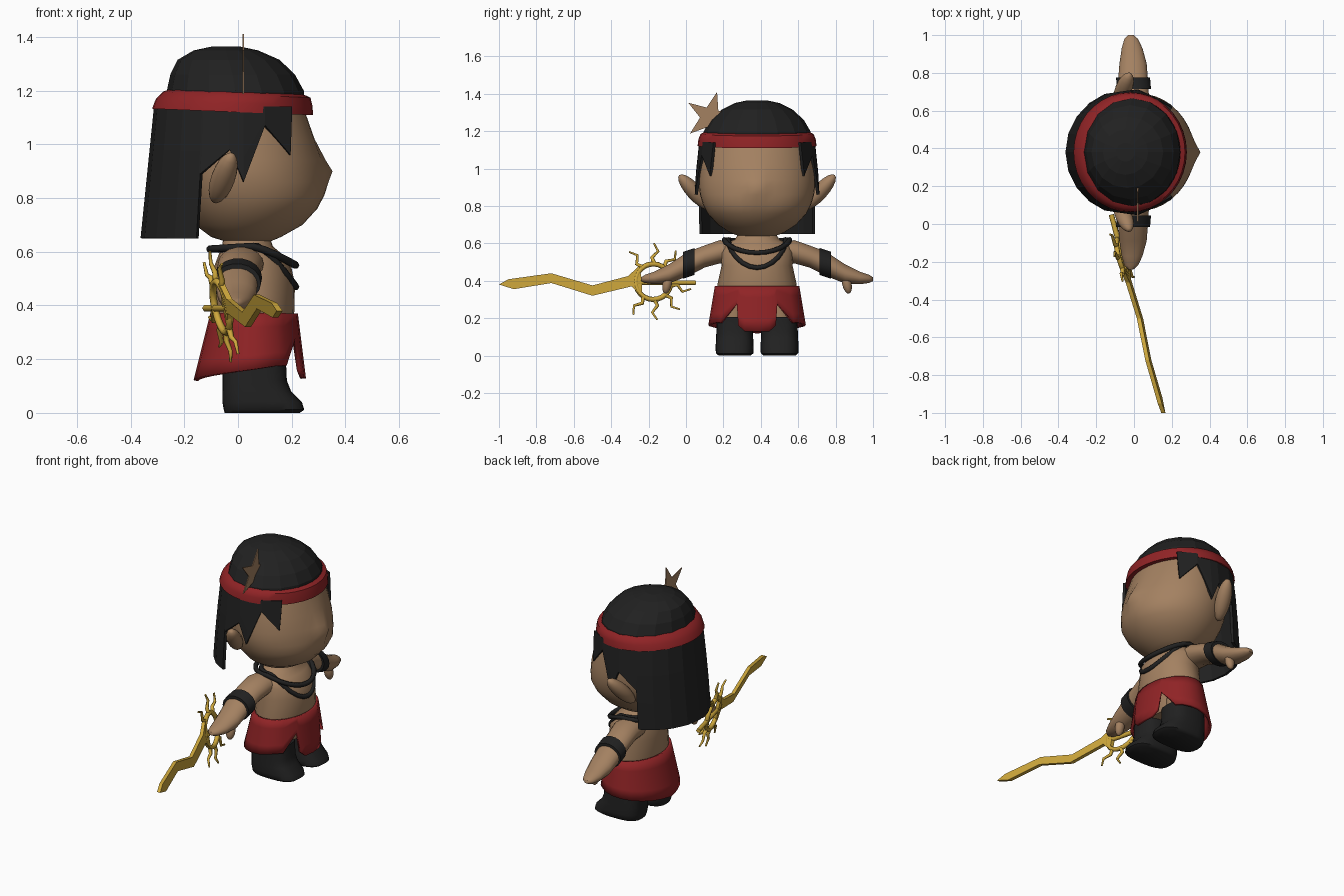
import bpy, bmesh
from math import sin, cos, radians, pi, exp
from mathutils import Vector, Matrix

if "Cube" in bpy.data.objects:
    bpy.data.objects.remove(bpy.data.objects["Cube"])

MID = 0.38  # body centre line in y; the figure looks along +x


def material(name, rgb):
    m = bpy.data.materials.new(name)
    m.use_nodes = True
    m.diffuse_color = (*rgb, 1)
    bsdf = m.node_tree.nodes["Principled BSDF"]
    bsdf.inputs["Base Color"].default_value = (*rgb, 1)
    bsdf.inputs["Roughness"].default_value = 0.8
    return m


SKIN = material("skin", (0.37, 0.22, 0.12))
BLACK = material("black", (0.015, 0.015, 0.015))
RED = material("red", (0.28, 0.017, 0.019))
GOLD = material("gold", (0.62, 0.39, 0.045))


def finish(name, bm, mat, smooth=True):
    bmesh.ops.recalc_face_normals(bm, faces=bm.faces[:])
    me = bpy.data.meshes.new(name)
    bm.to_mesh(me)
    bm.free()
    me.materials.append(mat)
    ob = bpy.data.objects.new(name, me)
    bpy.context.collection.objects.link(ob)
    if smooth:
        bpy.ops.object.select_all(action="DESELECT")
        ob.select_set(True)
        bpy.context.view_layer.objects.active = ob
        bpy.ops.object.shade_smooth_by_angle(angle=radians(50))
    return ob


def loft(name, rings, mat, place, seg=24, closed=False, power=1.0, smooth=True):
    """Skin elliptical rings; place(ring, u, v) gives the point in space."""
    bm = bmesh.new()
    loops = []
    for ring in rings:
        loop = []
        for i in range(seg):
            a = 2 * pi * i / seg
            u, v = (abs(f) ** power * (1 if f > 0 else -1) for f in (cos(a), sin(a)))
            loop.append(bm.verts.new(place(ring, u, v)))
        loops.append(loop)
    pairs = list(zip(loops, loops[1:]))
    if closed:
        pairs.append((loops[-1], loops[0]))
    else:
        bm.faces.new(loops[0])
        bm.faces.new(loops[-1])
    for p, q in pairs:
        for i in range(seg):
            j = (i + 1) % seg
            bm.faces.new((p[i], p[j], q[j], q[i]))
    return finish(name, bm, mat, smooth)


def upright(r, u, v):  # ring = z, centre x, radius x, radius y
    return (r[1] + r[2] * u, MID + r[3] * v, r[0])


def shell(name, half, top, rows, mat, point, full, smooth):
    """Hanging sheet around the body: half = (angle from the back, hem height)."""
    cols = [(-a, z) for a, z in reversed(half)] + half[1:]
    if full:
        cols = cols[1:]
    bm = bmesh.new()
    grid = [[bm.verts.new(point(radians(a), top + (z - top) * k / rows))
             for k in range(rows + 1)] for a, z in cols]
    for i in range(len(cols) if full else len(cols) - 1):
        p, q = grid[i], grid[(i + 1) % len(cols)]
        for k in range(rows):
            bm.faces.new((p[k], q[k], q[k + 1], p[k + 1]))
    ob = finish(name, bm, mat, smooth)
    mod = ob.modifiers.new("thickness", "SOLIDIFY")
    mod.thickness, mod.offset = 0.016, 0
    return ob


def plate(name, pts, depth, mat, xmap):
    """Flat cut-out in the y-z plane."""
    bm = bmesh.new()
    f = bm.faces.new([bm.verts.new((xmap(y, z) - depth / 2, y, z)) for y, z in pts])
    new = bmesh.ops.extrude_face_region(bm, geom=[f])["geom"]
    bmesh.ops.translate(bm, vec=(depth, 0, 0),
                        verts=[g for g in new if isinstance(g, bmesh.types.BMVert)])
    bmesh.ops.triangulate(bm, faces=[g for g in bm.faces if len(g.verts) > 4])
    return finish(name, bm, mat, False)


def tube(name, pts, radius, mat, cyclic=False, taper=1.0):
    cu = bpy.data.curves.new(name, "CURVE")
    cu.dimensions = "3D"
    cu.bevel_depth, cu.bevel_resolution, cu.use_fill_caps = radius, 1, True
    sp = cu.splines.new("POLY")
    sp.points.add(len(pts) - 1)
    sp.use_cyclic_u = cyclic
    for i, (p, co) in enumerate(zip(sp.points, pts)):
        p.co = (*co, 1)
        p.radius = 1 + (taper - 1) * i / (len(pts) - 1)
    cu.materials.append(mat)
    ob = bpy.data.objects.new(name, cu)
    bpy.context.collection.objects.link(ob)
    bpy.ops.object.select_all(action="DESELECT")
    ob.select_set(True)
    bpy.context.view_layer.objects.active = ob
    bpy.ops.object.convert(target="MESH")


def blob(name, centre, size, tilt, mat):
    bm = bmesh.new()
    bmesh.ops.create_uvsphere(bm, u_segments=16, v_segments=10, radius=1)
    m = Matrix.Translation(centre) @ tilt @ Matrix.Diagonal((*size, 1))
    bmesh.ops.transform(bm, matrix=m, verts=bm.verts[:])
    return finish(name, bm, mat)


# Head with a pointed nose
def face(r, u, v):
    x, y, z = upright(r, u, v)
    if u > 0:
        x += 0.042 * exp(-abs(y - MID) / 0.06 - ((z - 0.9) / 0.05) ** 2)
    return (x, y, z)


loft("head", [(0.63, 0.04, 0.06, 0.07), (0.655, 0.03, 0.13, 0.14), (0.70, 0.04, 0.2, 0.21),
              (0.76, 0.045, 0.25, 0.265), (0.81, 0.045, 0.275, 0.29), (0.86, 0.035, 0.28, 0.305),
              (0.9, 0.03, 0.28, 0.31), (0.94, 0.025, 0.28, 0.31), (1.02, 0.01, 0.275, 0.305),
              (1.12, -0.01, 0.26, 0.29), (1.2, -0.01, 0.23, 0.26)], SKIN, face, seg=40)

# Faceted hair cap and headband
loft("hair_cap", [(1.12, -0.01, 0.26, 0.29), (1.2, -0.01, 0.255, 0.285), (1.26, -0.02, 0.232, 0.25),
                  (1.315, -0.035, 0.19, 0.19), (1.35, -0.045, 0.12, 0.12),
                  (1.365, -0.045, 0.05, 0.05)], BLACK, upright, seg=16, smooth=False)


def tilted(r, u, v):
    x, y, z = upright(r, u, v)
    return (x, y, z - 0.04 * x)


loft("headband", [(1.12, -0.02, 0.27, 0.285), (1.12, -0.02, 0.3, 0.318), (1.155, -0.015, 0.292, 0.314),
                  (1.185, -0.005, 0.275, 0.302), (1.195, -0.005, 0.25, 0.28)],
     RED, tilted, seg=36, closed=True)


# Long back hair with jagged side locks
def hair_point(a, z):
    t = (1.14 - z) / 0.49
    rx = 0.285 + 0.05 * t if cos(a) > 0 else 0.33
    return (-0.02 - rx * cos(a), MID + (0.302 + 0.026 * min(1, 2 * t)) * sin(a), z)


shell("long_hair", [(0, 0.65), (17, 0.65), (34, 0.65), (51, 0.65), (67, 0.65), (68, 0.89), (88, 0.98),
                    (97, 0.86), (111, 1.07), (130, 0.96), (131, 1.12)],
      1.14, 3, BLACK, hair_point, False, False)

# Star ornament
star = [(0.13 + r * cos(a), 1.275 + r * sin(a)) for k in range(10)
        for r, a in [((0.14, 0.055)[k % 2], radians(75 + 36 * k))]]
plate("star_ornament", star, 0.006, SKIN, lambda y, z: 0.02)

# Torso and neck
loft("torso", [(0.2, 0.06, 0.1, 0.17), (0.3, 0.06, 0.14, 0.2), (0.38, 0.06, 0.15, 0.212),
               (0.48, 0.06, 0.152, 0.19), (0.55, 0.055, 0.142, 0.195), (0.595, 0.045, 0.115, 0.175),
               (0.62, 0.035, 0.095, 0.12), (0.68, 0.03, 0.08, 0.08)], SKIN, upright)

# Ears, arms, armbands, legs and boots on both sides
for s, side in ((1, "left"), (-1, "right")):
    def sideways(r, u, v):  # ring = reach, centre x, centre z, radius x, radius z
        return (r[1] + r[3] * u, MID + s * r[0], r[2] + r[4] * v)

    def leg(r, u, v):
        return (r[1] + r[2] * u, MID + s * 0.12 + r[3] * v, r[0])

    blob(side + "_ear", (-0.055, MID + s * 0.335, 0.875), (0.045, 0.042, 0.125),
         Matrix.Rotation(-s * radians(42), 4, "X") @ Matrix.Rotation(radians(15), 4, "Y"), SKIN)
    loft(side + "_arm", [(0.08, 0.02, 0.55, 0.08, 0.06), (0.2, 0.01, 0.555, 0.085, 0.063),
                         (0.28, 0, 0.53, 0.08, 0.06), (0.37, -0.005, 0.49, 0.08, 0.066),
                         (0.47, -0.005, 0.437, 0.072, 0.052), (0.55, -0.01, 0.415, 0.055, 0.034),
                         (0.6, -0.015, 0.41, 0.036, 0.022), (0.62, -0.017, 0.408, 0.015, 0.01)],
         SKIN, sideways, seg=18)
    blob(side + "_thumb", (0.02, MID + s * 0.48, 0.385), (0.028, 0.025, 0.055),
         Matrix.Rotation(s * radians(12), 4, "X"), SKIN)
    loft(side + "_armband", [(0.335, 0, 0.503, 0.075, 0.06), (0.335, 0, 0.503, 0.09, 0.073),
                             (0.395, -0.005, 0.483, 0.09, 0.073), (0.395, -0.005, 0.483, 0.07, 0.055)],
         BLACK, sideways, seg=18, closed=True)
    loft(side + "_thigh", [(0.15, 0.06, 0.1, 0.08), (0.32, 0.06, 0.11, 0.085)], SKIN, leg)
    loft(side + "_boot", [(0, 0.09, 0.14, 0.085), (0.012, 0.097, 0.15, 0.1), (0.04, 0.09, 0.148, 0.102),
                          (0.08, 0.07, 0.128, 0.1), (0.12, 0.062, 0.12, 0.098),
                          (0.205, 0.06, 0.118, 0.095)], BLACK, leg, power=0.7)


# Skirt with two front slits
def skirt_point(a, z):
    t = (0.37 - z) / 0.24
    rx = 0.155 + (0.06 if cos(a) > 0 else 0.03) * t
    return (0.06 - rx * cos(a), MID + (0.218 + 0.04 * t) * sin(a), z)


hem = [(15 * k, 0.12 + 0.007 * k) for k in range(9)]
shell("skirt", hem + [(130, 0.175), (153, 0.28), (157, 0.16), (165, 0.13), (180, 0.128)],
      0.37, 4, RED, skirt_point, True, True)

# Two cord necklaces
for name, drop, back, wide in (("collar_cord", 0.07, -0.105, 0.175), ("chest_cord", 0.15, -0.07, 0.155)):
    cord = []
    for k in range(24):
        c, w = cos(2 * pi * k / 24), sin(2 * pi * k / 24)
        mid = (0.215 + back) / 2
        cord.append((mid + (0.215 - back) / 2 * c, MID + wide * w,
                     0.62 - drop * max(0, c) ** 1.3 - 0.01 * max(0, -c)))
    tube(name, cord, 0.014, BLACK, cyclic=True)


# Wavy golden sword with a sun guard
def lean(y, z):
    return -0.06 - 0.26 * (y + 0.18) - 0.2 * (z - 0.39)


def sun(r, deg):
    y, z = -0.175 + r * cos(radians(deg)), 0.395 + r * sin(radians(deg))
    return (lean(y, z), y, z)


plate("sword_blade", [(-1, 0.38), (-0.95, 0.408), (-0.72, 0.44), (-0.5, 0.375), (-0.31, 0.425),
                      (-0.25, 0.48), (-0.235, 0.4), (-0.235, 0.31), (-0.29, 0.37), (-0.5, 0.32),
                      (-0.72, 0.388), (-0.92, 0.355)], 0.022, GOLD, lean)
tube("sword_guard", [sun(0.095, 15 * k) for k in range(24)], 0.014, GOLD, cyclic=True)
tube("sword_handle", [(lean(y, 0.39), y, 0.39) for y in (-0.26, -0.1, 0.05)], 0.014, GOLD)
for n, deg in enumerate((50, 85, 125, 235, 272, 310, 345)):
    ray = [sun(0.09, deg), sun(0.13, deg + 8), sun(0.165, deg - 4), sun(0.205, deg + 4)]
    tube("sun_ray_%d" % (n + 1), ray, 0.013, GOLD, taper=0.4)
